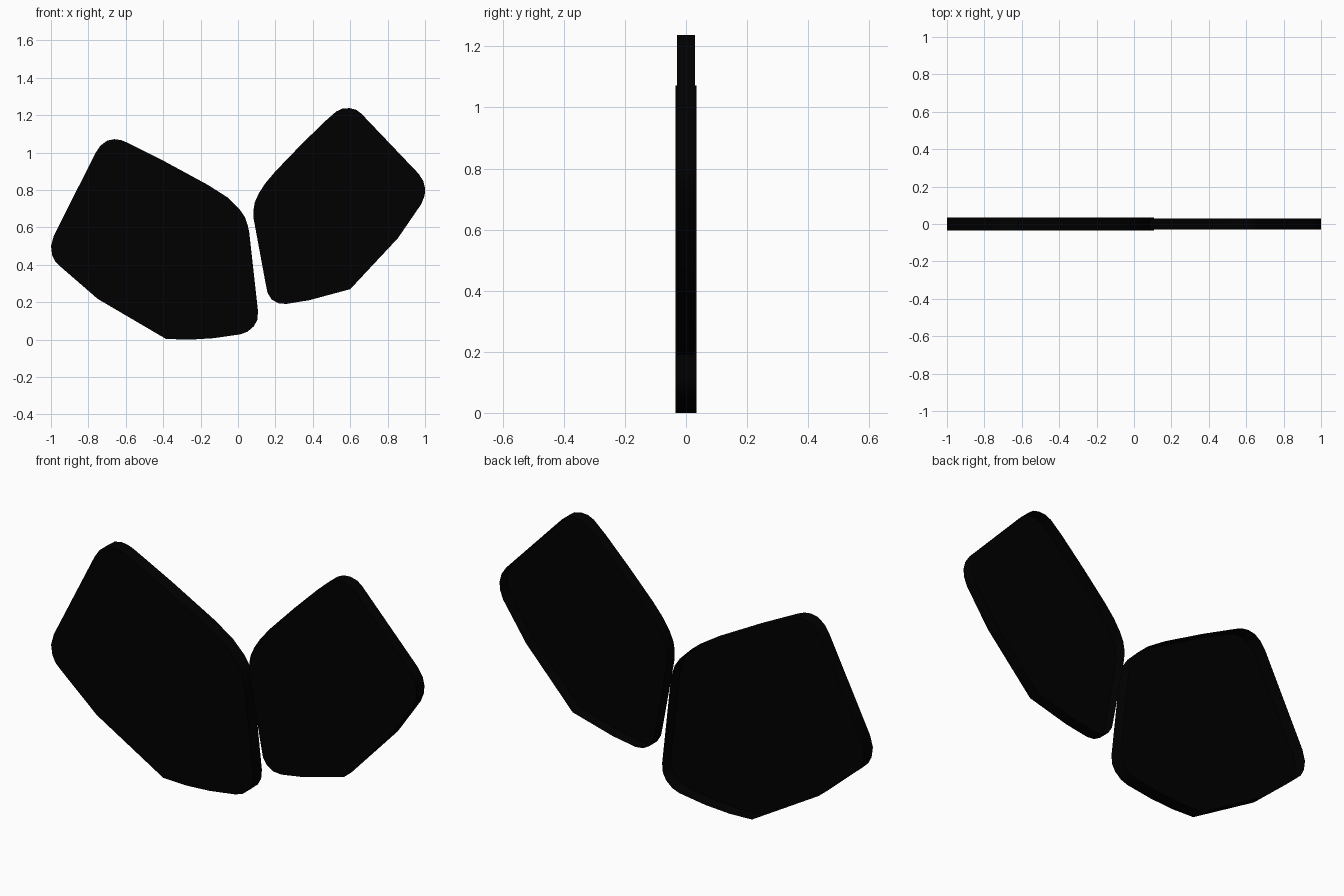
import bpy, bmesh, math

if "Cube" in bpy.data.objects:
    bpy.data.objects.remove(bpy.data.objects["Cube"])

black = bpy.data.materials.new("black")
black.diffuse_color = (0.0, 0.0, 0.0, 1)
black.use_nodes = True
black.node_tree.nodes["Principled BSDF"].inputs["Base Color"].default_value = black.diffuse_color


def plate(name, outline, half):
    """Shallow shell: closed front face, side walls, open back."""
    bm = bmesh.new()
    front = bm.faces.new([bm.verts.new((x, -half, z)) for x, z in outline])
    ext = bmesh.ops.extrude_edge_only(bm, edges=list(front.edges))
    verts = [g for g in ext["geom"] if isinstance(g, bmesh.types.BMVert)]
    bmesh.ops.translate(bm, verts=verts, vec=(0, 2 * half, 0))
    bmesh.ops.recalc_face_normals(bm, faces=bm.faces[:])
    front.normal_update()
    if front.normal.y > 0:
        bmesh.ops.reverse_faces(bm, faces=bm.faces[:])
    me = bpy.data.meshes.new(name)
    bm.to_mesh(me)
    bm.free()
    me.materials.append(black)
    ob = bpy.data.objects.new(name, me)
    bpy.context.collection.objects.link(ob)
    bpy.context.view_layer.objects.active = ob
    ob.select_set(True)
    bpy.ops.object.shade_smooth_by_angle(angle=math.radians(35))
    ob.select_set(False)


# Larger, thicker plate on the left
plate("left_plate", [
    (-.385, .004), (-.26, 0), (-.13, .008), (.01, .028), (.05, .042), (.085, .072),
    (.103, .105), (.107, .15), (.06, .575), (.052, .61), (.037, .655), (.01, .695),
    (-.055, .76), (-.16, .827), (-.39, .952), (-.59, 1.053), (-.625, 1.067),
    (-.66, 1.072), (-.7, 1.064), (-.735, 1.038), (-.762, .998), (-.985, .555),
    (-1, .5), (-.993, .45), (-.975, .415), (-.945, .387), (-.75, .218)], .034)

# Smaller, thinner plate on the right
plate("right_plate", [
    (.6, .27), (.38, .211), (.257, .191), (.215, .195), (.18, .215), (.158, .25),
    (.145, .315), (.084, .645), (.083, .695), (.09, .735), (.11, .78),
    (.145, .835), (.2, .9), (.33, 1.035), (.46, 1.163), (.525, 1.22),
    (.558, 1.235), (.595, 1.238), (.632, 1.229), (.66, 1.208), (.965, .888),
    (.99, .85), (1, .81), (.998, .77), (.98, .725), (.855, .543)], .03)
